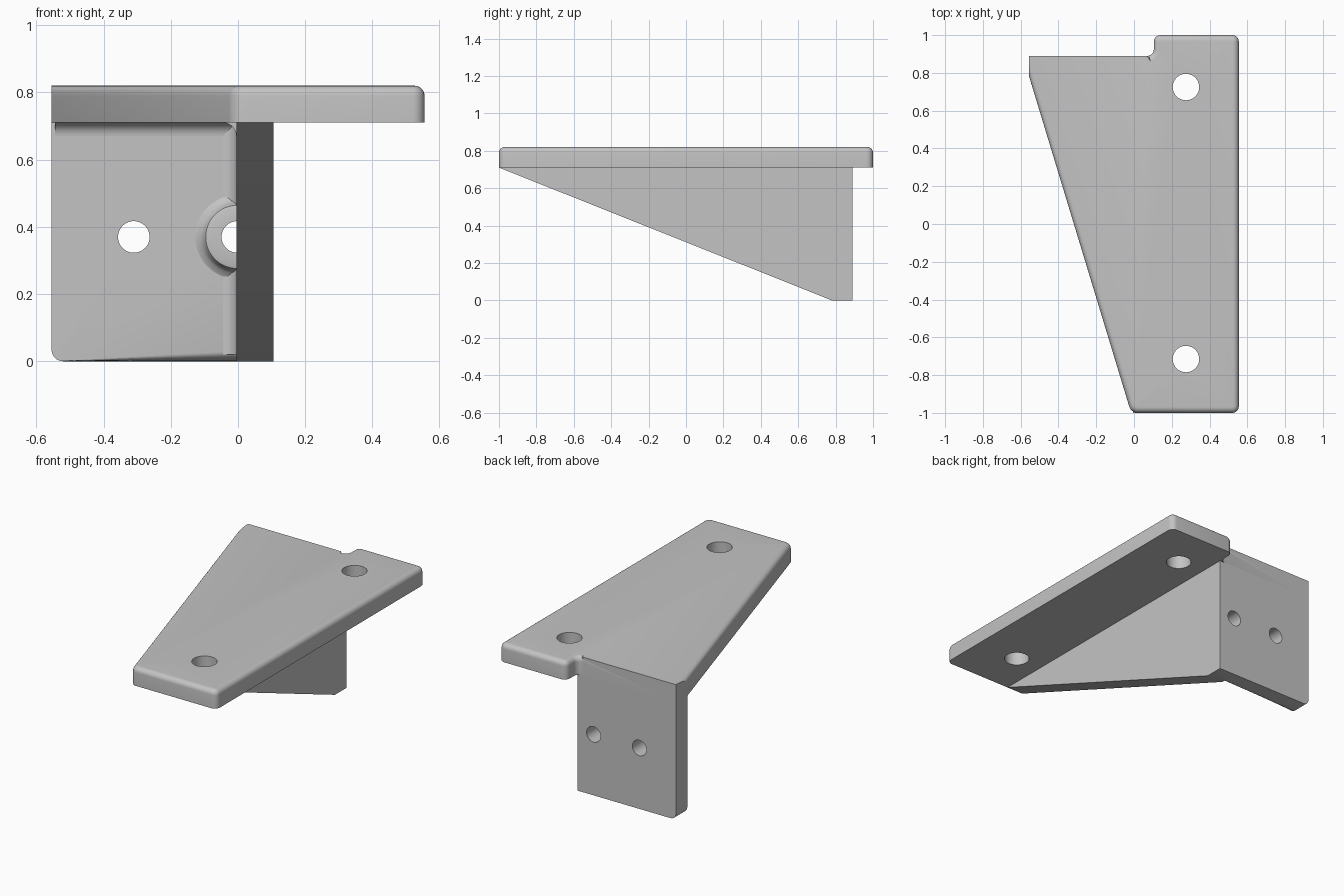
import bpy, bmesh, math

if "Cube" in bpy.data.objects:
    bpy.data.objects.remove(bpy.data.objects["Cube"], do_unlink=True)

GREY = (0.55, 0.55, 0.55, 1)
mat = bpy.data.materials.new("plain grey")
mat.use_nodes = True
mat.diffuse_color = GREY
mat.node_tree.nodes["Principled BSDF"].inputs["Base Color"].default_value = GREY

# Main dimensions
LEFT, RIGHT = -0.555, 0.555
WEB_IN, WEB_OUT = -0.005, 0.105      # gusset faces
BACK, WALL = 0.89, 0.78              # back flange faces
DECK, TOP = 0.71, 0.82               # top plate faces
ROUND, CORNER, COVE = 0.03, 0.035, 0.04
HOLE_X, HOLE_Z, HOLE_R = -0.002, 0.37, 0.047

PLACE = {"X": lambda a, b, h: (h, a, b),
         "Y": lambda a, b, h: (a, h, b),
         "Z": lambda a, b, h: (a, b, h)}


def finish(name, bm):
    bmesh.ops.recalc_face_normals(bm, faces=bm.faces)
    mesh = bpy.data.meshes.new(name)
    bm.to_mesh(mesh)
    bm.free()
    mesh.materials.append(mat)
    ob = bpy.data.objects.new(name, mesh)
    bpy.context.collection.objects.link(ob)
    return ob


def prism(points, axis, lo, hi):
    """Extrude a closed outline along an axis."""
    bm = bmesh.new()
    rings = [[bm.verts.new(PLACE[axis](a, b, h)) for a, b in points] for h in (lo, hi)]
    for ring in rings:
        bm.faces.new(ring)
    for i in range(len(points)):
        j = (i + 1) % len(points)
        bm.faces.new((rings[0][i], rings[0][j], rings[1][j], rings[1][i]))
    bmesh.ops.recalc_face_normals(bm, faces=bm.faces)
    return bm


def round_edges(bm, test, radius):
    """Round every edge whose two ends satisfy the test."""
    edges = [e for e in bm.edges if test(e.verts[0].co, e.verts[1].co)]
    bmesh.ops.bevel(bm, geom=edges, offset=radius, segments=6, profile=0.5,
                    affect='EDGES', clamp_overlap=False)


def near(a, b):
    return abs(a - b) < 1e-4


def drill(ob, a, b, radius, axis, lo, hi):
    """Bore a round hole through an object."""
    turn = [math.tau * i / 48 for i in range(48)]
    circle = [(a + radius * math.cos(t), b + radius * math.sin(t)) for t in turn]
    cutter = finish("hole_cutter", prism(circle, axis, lo, hi))
    cutter.hide_render = True
    mod = ob.modifiers.new("hole", 'BOOLEAN')
    mod.operation, mod.solver, mod.object = 'DIFFERENCE', 'EXACT', cutter
    bpy.context.view_layer.objects.active = ob
    bpy.ops.object.modifier_apply(modifier=mod.name)
    bpy.data.objects.remove(cutter, do_unlink=True)


def cove(name, a, b, sa, sb, axis, lo, hi):
    """Concave fillet strip filling an inside corner."""
    pts = [(a, b)]
    for i in range(9):
        t = math.pi / 2 * i / 8
        pts.append((a + sa * COVE * (1 - math.sin(t)), b + sb * COVE * (1 - math.cos(t))))
    return finish(name, prism(pts, axis, lo, hi))


# Top plate: tapered outline with a notch, rounded corners and rim
outline = [(LEFT, BACK), (WEB_OUT, BACK), (WEB_OUT, 1), (RIGHT, 1),
           (RIGHT, -1), (-0.015, -1), (LEFT, WALL)]
bm = prism(outline, "Z", DECK, TOP)
round_edges(bm, lambda p, q: near(p.x, q.x) and near(p.y, q.y) and p.x > LEFT + 0.1, CORNER)
round_edges(bm, lambda p, q: near(p.z, TOP) and near(q.z, TOP)
            and not (near(p.y, BACK) and near(q.y, BACK))
            and not (near(p.x, LEFT) and near(q.x, LEFT)), ROUND)
top_plate = finish("top_plate", bm)
for y in (0.725, -0.715):
    drill(top_plate, 0.275, y, 0.07, "Z", DECK - 0.1, TOP + 0.1)

# Back flange with one rounded lower corner and a rounded lower front edge
bm = prism([(LEFT, 0), (WEB_IN, 0), (WEB_IN, DECK), (LEFT, DECK)], "Y", WALL, BACK)
round_edges(bm, lambda p, q: near(p.x, LEFT) and near(q.x, LEFT)
            and near(p.z, 0) and near(q.z, 0), CORNER)
round_edges(bm, lambda p, q: near(p.y, WALL) and near(q.y, WALL)
            and near(p.z, 0) and near(q.z, 0), ROUND)
back_flange = finish("back_flange", bm)
for x in (-0.31, HOLE_X):
    drill(back_flange, x, HOLE_Z, HOLE_R, "Y", WALL - 0.1, BACK + 0.1)

# Triangular gusset, with the inner bolt hole sunk into its back
gusset = finish("gusset", prism([(-1, DECK), (WALL, 0), (BACK, 0), (BACK, DECK)],
                                "X", WEB_IN, WEB_OUT))
drill(gusset, HOLE_X, HOLE_Z, HOLE_R, "Y", WALL, BACK + 0.1)

# Fillets in the inside corners
cove("wall_top_fillet", WALL, DECK, -1, -1, "X", LEFT + 0.01, WEB_IN)
cove("gusset_top_fillet", WEB_IN, DECK, -1, -1, "Y", -0.87, WALL)
cove("lower_wall_fillet", WEB_IN, WALL, -1, -1, "Z", 0.02, HOLE_Z - 0.09)
cove("upper_wall_fillet", WEB_IN, WALL, -1, -1, "Z", HOLE_Z + 0.09, DECK)

# Half-round boss about the inner bolt hole: (radius, y) profile swept half a turn
profile = [(HOLE_R, WALL), (HOLE_R, 0.735), (0.085, 0.735), (0.094, 0.738),
           (0.098, 0.746), (0.101, 0.758), (0.109, 0.771), (0.125, WALL)]
bm = bmesh.new()
rings = []
for i in range(25):
    t = math.pi / 2 + math.pi * i / 24
    rings.append([bm.verts.new((HOLE_X + r * math.cos(t), y, HOLE_Z + r * math.sin(t)))
                  for r, y in profile])
for r0, r1 in zip(rings, rings[1:]):
    for i in range(len(profile)):
        j = (i + 1) % len(profile)
        bm.faces.new((r0[i], r0[j], r1[j], r1[i]))
bm.faces.new(rings[0])
bm.faces.new(rings[-1])
finish("bolt_boss", bm)

# Smooth the rounded areas and keep the hard edges
bpy.ops.object.select_all(action='DESELECT')
for ob in bpy.context.collection.objects:
    if ob.type == 'MESH':
        ob.select_set(True)
        bpy.context.view_layer.objects.active = ob
bpy.ops.object.shade_smooth_by_angle(angle=math.radians(32))
